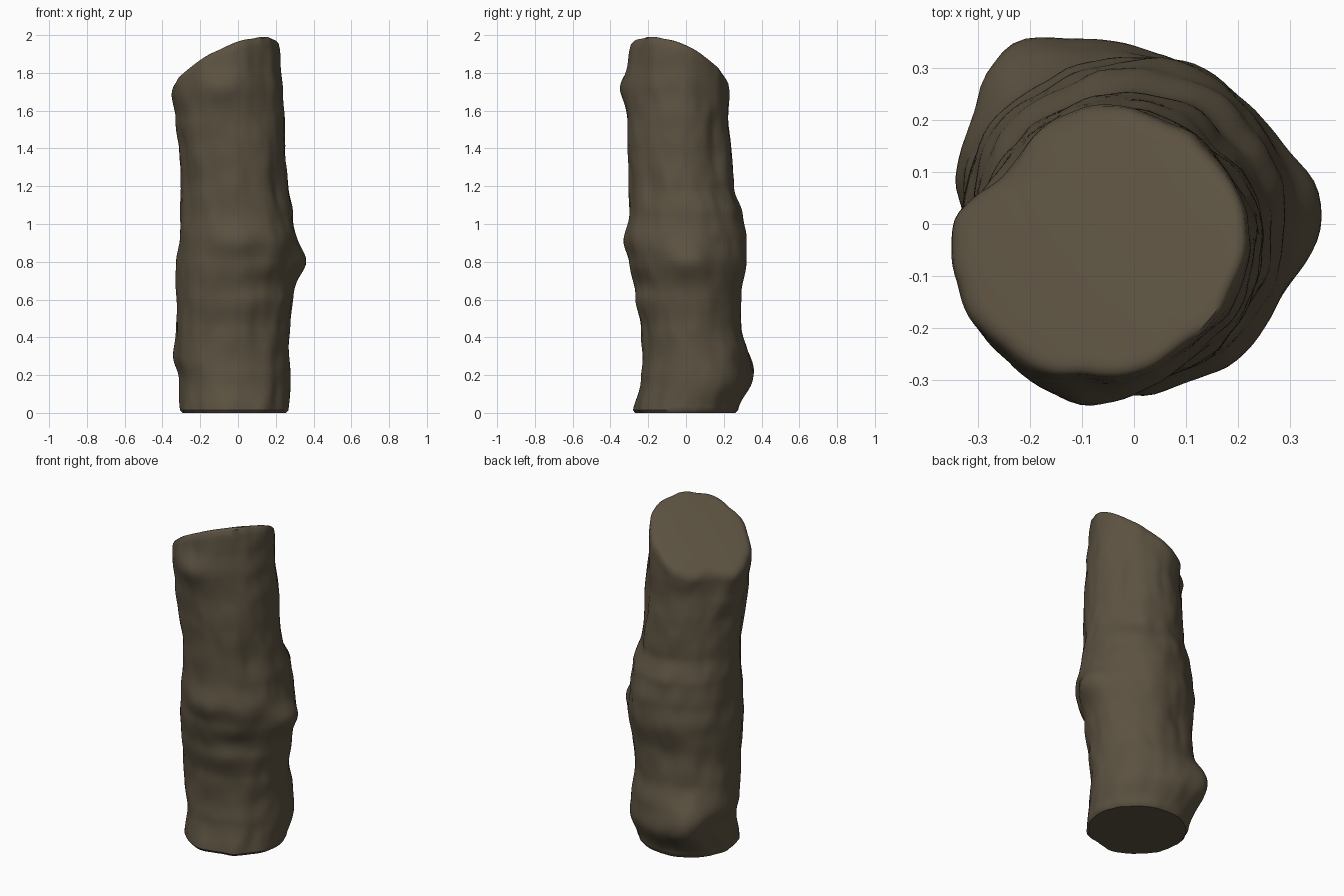
import bpy, bmesh, math
from mathutils import Vector, noise

if "Cube" in bpy.data.objects:
    bpy.data.objects.remove(bpy.data.objects["Cube"])

# Side profile: height, left x, right x, front y, back y
PROFILE = [
    (0.00, -.305, .265, -.275, .275), (0.18, -.310, .275, -.240, .330),
    (0.30, -.335, .272, -.228, .325), (0.45, -.330, .278, -.238, .295),
    (0.62, -.325, .290, -.268, .300), (0.80, -.325, .310, -.295, .322),
    (0.92, -.312, .305, -.310, .310), (1.05, -.308, .292, -.300, .295),
    (1.20, -.298, .270, -.300, .250), (1.40, -.310, .252, -.310, .237),
    (1.55, -.332, .245, -.312, .228), (1.70, -.355, .232, -.318, .228),
    (1.85, -.358, .220, -.300, .228), (2.10, -.350, .205, -.285, .225),
]
# Knots and hollows: angle, height, angular width, height width, size
KNOTS = [
    (0, .81, 18, .09, .050), (125, .22, 26, .13, .075), (-92, .92, 25, .09, .025),
    (-95, 1.73, 22, .09, .035), (140, 1.72, 22, .30, -.045), (60, .95, 22, .14, .020),
    (-45, .87, 20, .10, .022), (150, .95, 20, .12, .020), (-35, 1.2, 12, .12, -.015),
    (100, .60, 18, .10, -.015), (-60, .68, 20, .06, -.012), (45, 1.35, 10, .30, -.015),
]
SIDES, RINGS = 96, 100


def extents(z):
    """Smoothly interpolate the profile at height z."""
    z = max(0, min(z, 2.09))
    for a, b in zip(PROFILE, PROFILE[1:]):
        if z <= b[0]:
            t = (z - a[0]) / (b[0] - a[0])
            t = t * t * (3 - 2 * t)
            return [p + (q - p) * t for p, q in zip(a[1:], b[1:])]


def surface(ang, z, inset=0.0):
    """Point on the bark at an angle and height."""
    l, r, f, k = extents(z)
    c, s = math.cos(ang), math.sin(ang)
    d = -inset
    for a, h, wa, wh, size in KNOTS:
        da = (math.degrees(ang) - a + 180) % 360 - 180
        d += size * math.exp(-(da / wa) ** 2 - ((z - h) / wh) ** 2)
    d += .013 * noise.noise(Vector((c * 2.2, s * 2.2, z * 3.5)))
    d += .006 * noise.noise(Vector((c * 5 + 7, s * 5, z * 8)))
    return ((l + r) / 2 + c * ((r - l) / 2 + d), (f + k) / 2 + s * ((k - f) / 2 + d))


def cut_height(x, y):
    """Slanted saw cut across the top."""
    return 1.862 + .45 * x - .40 * y


bm = bmesh.new()
rows = []


def add_ring(level, inset=0.0, drop=0.0):
    ring = []
    for i in range(SIDES):
        ang = 2 * math.pi * i / SIDES
        z = level * 1.86
        for _ in range(4):
            x, y = surface(ang, z, inset)
            blend = max(0, (level - .6) / .4)
            z = level * 1.86 + blend * (cut_height(x, y) - drop - 1.86)
        ring.append(bm.verts.new((x, y, z)))
    rows.append(ring)


# Base edge, bark, then the rounded rim of the slanted cut
add_ring(0, .012)
for j in range(1, RINGS):
    add_ring(.008 + .965 * (j - 1) / (RINGS - 2))
for inset, drop in ((.004, .022), (.012, .010), (.024, .003), (.040, 0)):
    add_ring(1, inset, drop)
for lo, hi in zip(rows, rows[1:]):
    for i in range(SIDES):
        n = (i + 1) % SIDES
        bm.faces.new((lo[i], lo[n], hi[n], hi[i]))
bm.faces.new(rows[-1])
bm.faces.new(rows[0][::-1])
bmesh.ops.recalc_face_normals(bm, faces=bm.faces)

mesh = bpy.data.meshes.new("log")
bm.to_mesh(mesh)
bm.free()
log = bpy.data.objects.new("log", mesh)
bpy.context.collection.objects.link(log)

# One brown for bark and cut ends
brown = bpy.data.materials.new("dark bark brown")
brown.diffuse_color = (.105, .083, .052, 1)
brown.use_nodes = True
brown.node_tree.nodes["Principled BSDF"].inputs["Base Color"].default_value = brown.diffuse_color
mesh.materials.append(brown)

bpy.context.view_layer.objects.active = log
log.select_set(True)
bpy.ops.object.shade_smooth_by_angle(angle=math.radians(40))
